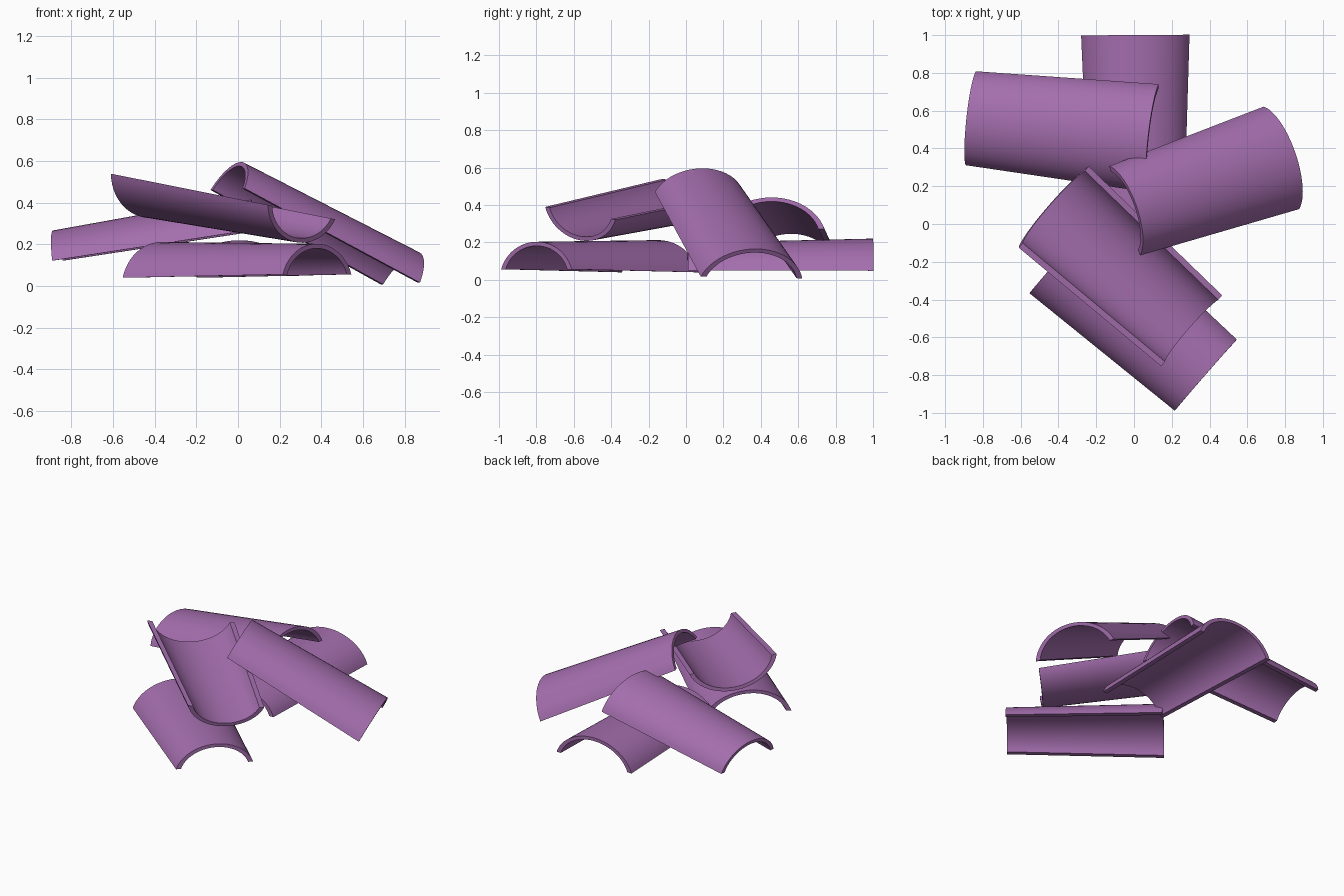
import bpy
import bmesh
import math
from mathutils import Vector, Matrix

cube = bpy.data.objects.get("Cube")
if cube:
    bpy.data.objects.remove(cube, do_unlink=True)

# Single glazed purple
purple = bpy.data.materials.new("purple_clay")
purple.use_nodes = True
PURPLE = (0.37, 0.155, 0.42, 1)
purple.diffuse_color = PURPLE
purple.node_tree.nodes["Principled BSDF"].inputs["Base Color"].default_value = PURPLE

SEGMENTS = 24
START = math.radians(15)
# Half width and height of the arch at the narrow and wide ends
NARROW = (0.25, 0.147)
WIDE = (0.287, 0.172)
FOOT, CROWN = 0.032, 0.022  # wall thickness at the foot and at the crown


def arch(half_width, height):
    """Points of an arched profile, from one foot over the crown to the other."""
    low = math.sin(START)
    points = []
    for i in range(SEGMENTS + 1):
        t = START + (math.pi - 2 * START) * i / SEGMENTS
        points.append((half_width * math.cos(t) / math.cos(START),
                       height * (math.sin(t) - low) / (1 - low)))
    return points


def tile_mesh(length):
    """Tapered half-pipe: narrow end at y = 0, wide end at y = length."""
    bm = bmesh.new()
    rings = []
    for y, (w, h) in ((0, NARROW), (length, WIDE)):
        profile = arch(w, h) + arch(w - FOOT, h - CROWN)[::-1]
        rings.append([bm.verts.new((x, y, z)) for x, z in profile])
    n = len(rings[0])
    for i in range(n):
        j = (i + 1) % n
        bm.faces.new((rings[0][i], rings[0][j], rings[1][j], rings[1][i]))
    # End walls
    for ring in rings:
        for i in range(SEGMENTS):
            bm.faces.new((ring[i], ring[i + 1], ring[n - 2 - i], ring[n - 1 - i]))
    bmesh.ops.recalc_face_normals(bm, faces=bm.faces)
    mesh = bpy.data.meshes.new("roof_tile")
    bm.to_mesh(mesh)
    bm.free()
    mesh.materials.append(purple)
    return mesh


def add_tile(name, narrow, wide, roll=0.0, flipped=False):
    """Lay a tile between the foot centres of its two ends."""
    narrow, wide = Vector(narrow), Vector(wide)
    axis = (wide - narrow).normalized()
    side = axis.cross(Vector((0, 0, 1))).normalized()
    up = side.cross(axis)
    turn = Matrix((side, axis, up)).transposed()
    angle = math.radians(roll + (180 if flipped else 0))
    turn = turn @ Matrix.Rotation(angle, 3, 'Y')
    obj = bpy.data.objects.new(name, tile_mesh((wide - narrow).length))
    bpy.context.collection.objects.link(obj)
    obj.matrix_world = Matrix.Translation(narrow) @ turn.to_4x4()
    bpy.ops.object.select_all(action='DESELECT')
    obj.select_set(True)
    bpy.context.view_layer.objects.active = obj
    bpy.ops.object.shade_smooth_by_angle(angle=math.radians(30))


# Two tiles lying on the ground
add_tile("back_ground_tile", (0.014, 0.01, 0.05), (0.007, 1.0, 0.048))
add_tile("front_ground_tile", (0.38, -0.80, 0.056), (-0.365, -0.15, 0.04))
# Tiles leaning on the pile
add_tile("back_leaning_tile", (-0.865, 0.56, 0.122), (0.10, 0.455, 0.27))
add_tile("side_leaning_tile", (-0.05, 0.07, 0.465), (0.78, 0.35, 0.012), roll=-1)
# Upturned tile resting on the front one
add_tile("upturned_tile", (0.305, -0.565, 0.355), (-0.425, 0.09, 0.50),
         roll=8, flipped=True)
